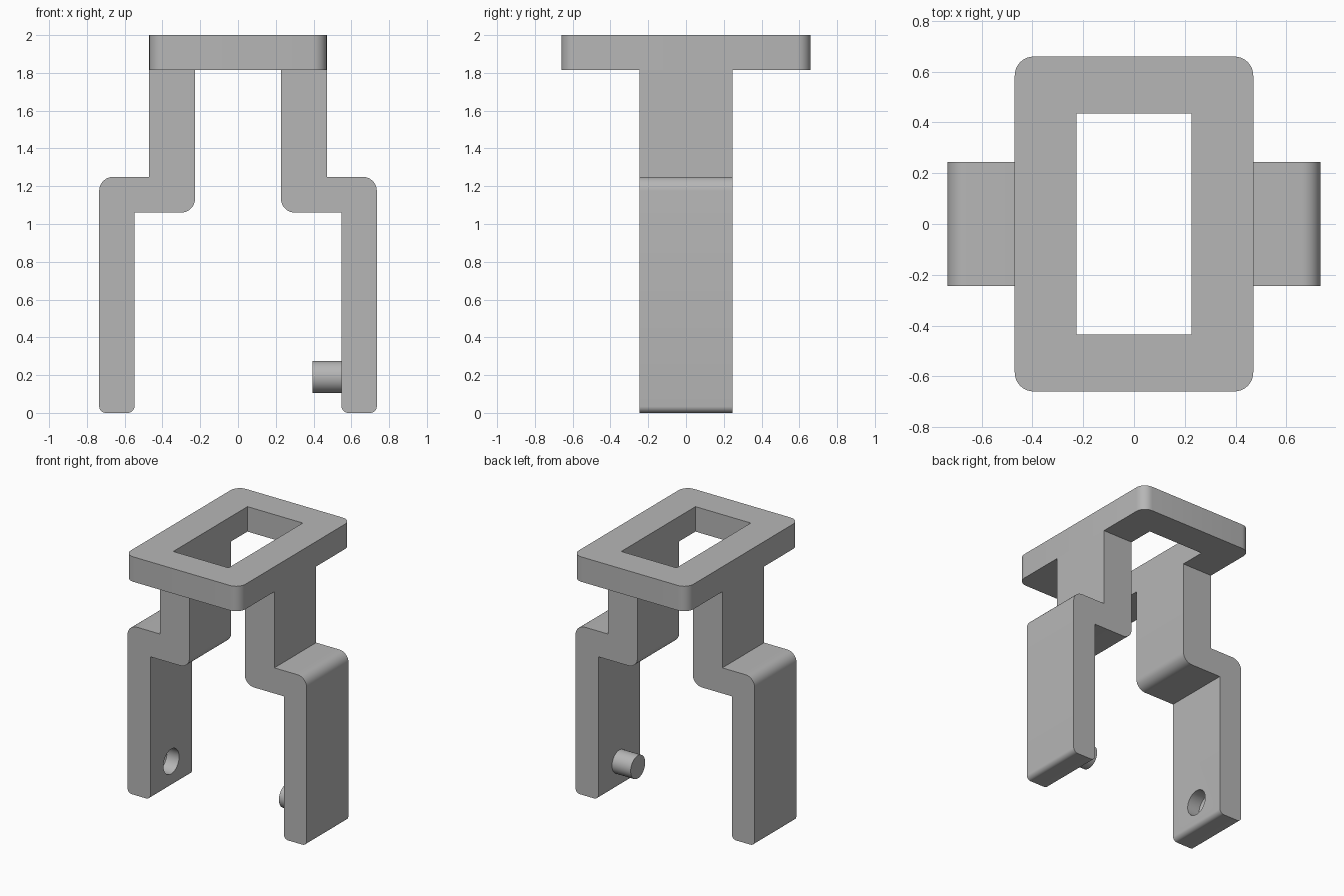
import bpy
import bmesh
from math import pi, radians, cos, sin
from mathutils import Matrix, Vector

cube = bpy.data.objects.get("Cube")
if cube:
    bpy.data.objects.remove(cube, do_unlink=True)

GREY = (0.47, 0.47, 0.47, 1.0)
grey = bpy.data.materials.new("plain grey")
grey.use_nodes = True
grey.diffuse_color = GREY
grey.node_tree.nodes["Principled BSDF"].inputs["Base Color"].default_value = GREY


def rounded(corners, steps=8):
    """Outline from (x, y, radius) corners, with each corner filleted."""
    points = []
    for i, (x, y, r) in enumerate(corners):
        p = Vector((x, y))
        if r == 0:
            points.append(p)
            continue
        a = (Vector(corners[i - 1][:2]) - p).normalized()
        b = (Vector(corners[(i + 1) % len(corners)][:2]) - p).normalized()
        centre = p + (a + b) * r
        for k in range(steps + 1):
            t = k / steps * pi / 2
            points.append(centre - b * r * cos(t) - a * r * sin(t))
    return points


def make_object(name, bm):
    bmesh.ops.recalc_face_normals(bm, faces=bm.faces)
    mesh = bpy.data.meshes.new(name)
    bm.to_mesh(mesh)
    bm.free()
    mesh.materials.append(grey)
    obj = bpy.data.objects.new(name, mesh)
    bpy.context.collection.objects.link(obj)
    return obj


def select(obj):
    bpy.ops.object.select_all(action="DESELECT")
    obj.select_set(True)
    bpy.context.view_layer.objects.active = obj


def extrude(name, outline, place, depth):
    """Solid made by sweeping a placed 2D outline along a vector."""
    bm = bmesh.new()
    face = bm.faces.new([bm.verts.new(place(p)) for p in outline])
    swept = bmesh.ops.extrude_face_region(bm, geom=[face])["geom"]
    bmesh.ops.translate(bm, vec=depth, verts=[g for g in swept if isinstance(g, bmesh.types.BMVert)])
    return make_object(name, bm)


def cut(obj, cutter):
    mod = obj.modifiers.new("cut", "BOOLEAN")
    mod.operation = "DIFFERENCE"
    mod.solver = "EXACT"
    mod.object = cutter
    select(obj)
    bpy.ops.object.modifier_apply(modifier=mod.name)
    bpy.data.objects.remove(cutter, do_unlink=True)


def drill(obj, mouth, direction, radius, depth, tip):
    """Blind hole with a conical bottom."""
    bm = bmesh.new()
    over = 0.05
    bmesh.ops.create_cone(bm, cap_ends=True, segments=48, radius1=radius, radius2=radius,
                          depth=depth + over,
                          matrix=Matrix.Translation((0, 0, (depth - over) / 2)))
    end = max((f for f in bm.faces if len(f.verts) > 4), key=lambda f: f.calc_center_median().z)
    hub = bmesh.ops.poke(bm, faces=[end])["verts"][0]
    hub.co.z += tip
    turn = Vector((0, 0, 1)).rotation_difference(Vector(direction)).to_matrix().to_4x4()
    bm.transform(Matrix.Translation(mouth) @ turn)
    cut(obj, make_object("drill_cutter", bm))


# Top plate with a rectangular opening and two screw holes
W, L, TOP, UNDER = 0.47, 0.66, 2.0, 1.815
plate = extrude("top_plate",
                rounded([(-W, -L, 0.075), (W, -L, 0.075), (W, L, 0.075), (-W, L, 0.075)]),
                lambda p: (p.x, p.y, UNDER), (0, 0, TOP - UNDER))
ow, ol = 0.227, 0.435
cut(plate, extrude("opening_cutter",
                   rounded([(-ow, -ol, 0), (ow, -ol, 0), (ow, ol, 0), (-ow, ol, 0)]),
                   lambda p: (p.x, p.y, UNDER - 0.1), (0, 0, 0.4)))
for side in (-1, 1):
    drill(plate, (0, side * 0.548, TOP), (0, 0, -1), 0.076, 0.1, 0.045)

# Stepped legs, mirrored left and right
PROFILE = rounded([(0.227, UNDER, 0), (0.47, UNDER, 0), (0.47, 1.25, 0), (0.735, 1.25, 0.075),
                   (0.735, 0, 0.035), (0.548, 0, 0.035), (0.548, 1.06, 0), (0.227, 1.06, 0.075)])
legs = {}
for name, side in (("left_leg", 1), ("right_leg", -1)):
    legs[name] = extrude(name, PROFILE, lambda p: (side * p.x, -0.245, p.y), (0, 0.49, 0))

# Peg on the left leg and matching socket in the right leg
bm = bmesh.new()
bmesh.ops.create_cone(bm, cap_ends=True, segments=48, radius1=0.085, radius2=0.085, depth=0.165,
                      matrix=Matrix.Translation((0.4775, 0, 0.19)) @ Matrix.Rotation(pi / 2, 4, "Y"))
peg = make_object("peg", bm)
drill(legs["right_leg"], (-0.548, 0, 0.19), (-1, 0, 0), 0.092, 0.1, 0.05)

for obj in (plate, peg, *legs.values()):
    select(obj)
    bpy.ops.object.shade_smooth_by_angle(angle=radians(25))
